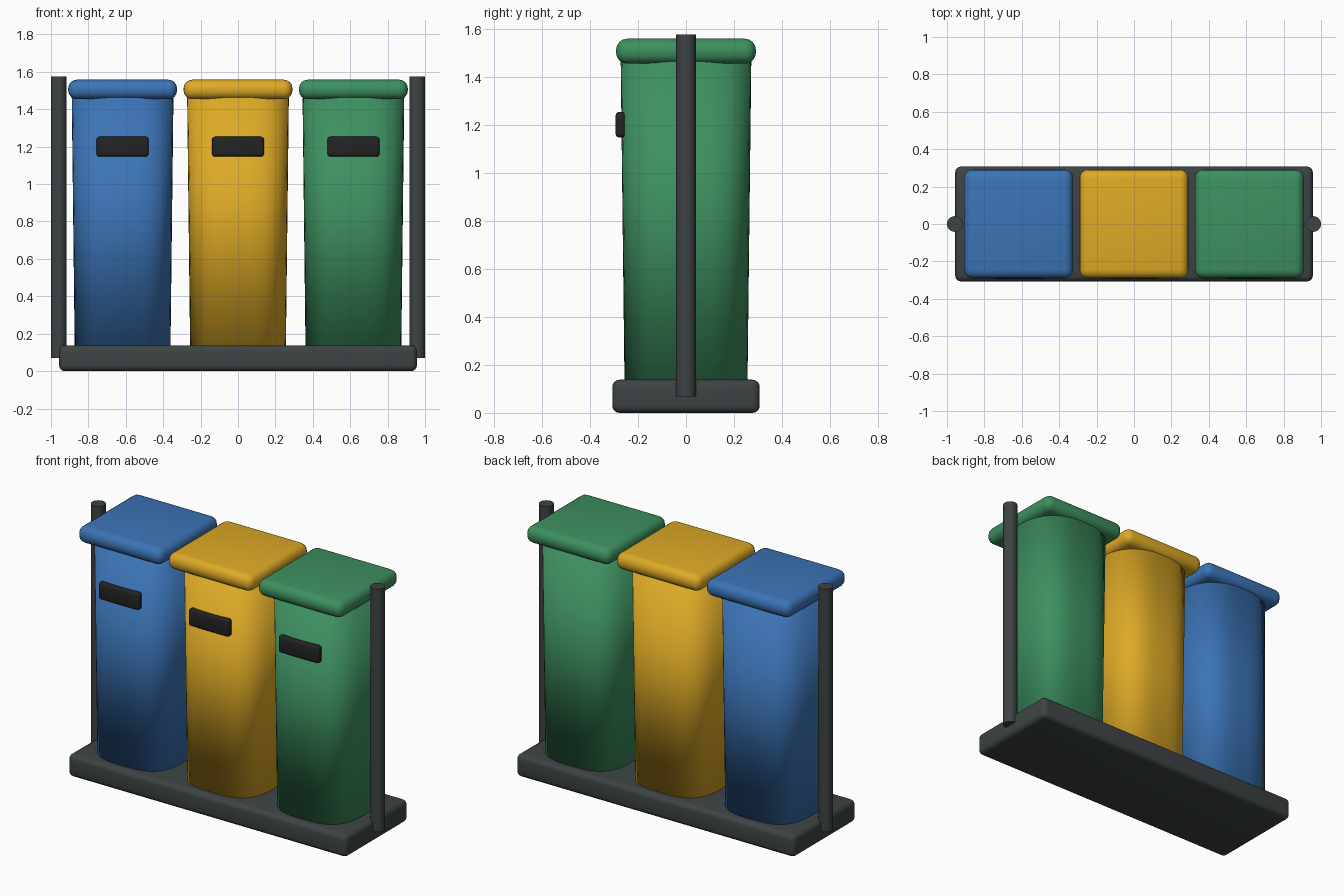
import bpy
import bmesh
from math import cos, sin, tau

cube = bpy.data.objects.get("Cube")
if cube:
    bpy.data.objects.remove(cube, do_unlink=True)


def material(name, rgb):
    mat = bpy.data.materials.new(name)
    mat.use_nodes = True
    colour = (*rgb, 1)
    mat.diffuse_color = colour
    mat.node_tree.nodes["Principled BSDF"].inputs["Base Color"].default_value = colour
    return mat


def finish(bm, name, mat, location):
    mesh = bpy.data.meshes.new(name)
    bm.to_mesh(mesh)
    bm.free()
    mesh.materials.append(mat)
    obj = bpy.data.objects.new(name, mesh)
    obj.location = location
    bpy.context.collection.objects.link(obj)
    for other in bpy.context.selected_objects:
        other.select_set(False)
    obj.select_set(True)
    bpy.context.view_layer.objects.active = obj


def rounded_box(name, mat, location, size, radius, segments=4):
    bm = bmesh.new()
    bmesh.ops.create_cube(bm, size=1)
    bmesh.ops.scale(bm, vec=size, verts=bm.verts)
    bmesh.ops.bevel(bm, geom=bm.edges[:], offset=radius, segments=segments,
                    profile=0.5, affect='EDGES')
    finish(bm, name, mat, location)
    bpy.ops.object.shade_smooth_by_angle()


def round_post(name, mat, x, bottom, top, radius):
    bm = bmesh.new()
    bmesh.ops.create_cone(bm, cap_ends=True, segments=24, radius1=radius,
                          radius2=radius, depth=top - bottom)
    finish(bm, name, mat, (x, 0, (bottom + top) / 2))
    bpy.ops.object.shade_smooth_by_angle()


def bin_body(name, mat, x, bottom, top, r_bottom, r_top, sides=48, power=3):
    """Tapered tube with a rounded-square (superellipse) cross-section."""
    bm = bmesh.new()
    rings = []
    for z, half in ((bottom, r_bottom), (top, r_top)):
        ring = []
        for i in range(sides):
            c, s = cos(tau * i / sides), sin(tau * i / sides)
            r = half / (abs(c) ** power + abs(s) ** power) ** (1 / power)
            ring.append(bm.verts.new((r * c, r * s, z)))
        rings.append(ring)
    low, high = rings
    for i in range(sides):
        j = (i + 1) % sides
        bm.faces.new((low[i], low[j], high[j], high[i]))
    bm.faces.new(low[::-1])
    bm.faces.new(high)
    finish(bm, name, mat, (x, 0, 0))
    bpy.ops.object.shade_smooth()


grey = material("charcoal grey", (0.047, 0.056, 0.056))
black = material("black", (0.017, 0.017, 0.017))
bins = {
    "blue": (-0.617, (0.044, 0.175, 0.47)),
    "yellow": (0.0, (0.73, 0.405, 0.02)),
    "green": (0.617, (0.047, 0.28, 0.117)),
}

# Base tray
rounded_box("base", grey, (0, 0, 0.069), (1.912, 0.614, 0.138), 0.03)

# Upright posts at both ends
for side, x in (("right", -0.958), ("left", 0.958)):
    round_post(side + "_post", grey, x, 0.069, 1.576, 0.042)

# Three bins, each a tapered body with a square lid and front plate
for name, (x, rgb) in bins.items():
    mat = material(name, rgb)
    bin_body(name + "_body", mat, x, 0.12, 1.47, 0.256, 0.272)
    rounded_box(name + "_lid", mat, (x, 0, 1.506), (0.582, 0.582, 0.104), 0.046)
    rounded_box(name + "_plate", black, (x, -0.272, 1.2), (0.278, 0.042, 0.106), 0.015, 3)
